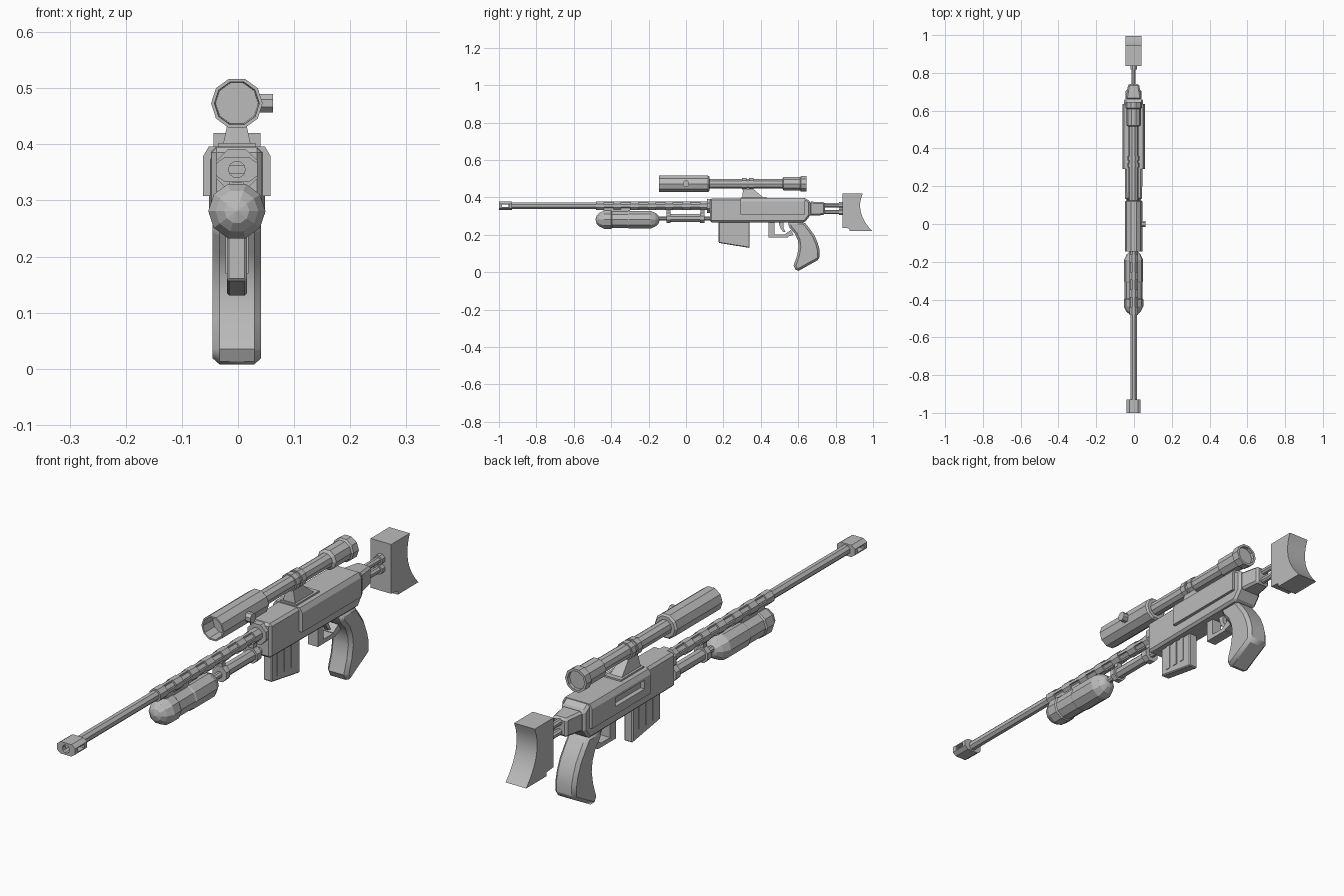
import bpy, bmesh, math

cube = bpy.data.objects.get("Cube")
if cube:
    bpy.data.objects.remove(cube)

CX = -0.002  # centre plane of the rifle
BORE = 0.355
SCOPE = 0.473
TANK = 0.281

grey = bpy.data.materials.new("gunmetal_grey")
grey.use_nodes = True
COLOUR = (0.5, 0.5, 0.5, 1)
grey.diffuse_color = COLOUR
grey.node_tree.nodes["Principled BSDF"].inputs["Base Color"].default_value = COLOUR


def finish(name, bm, bevel=0, smooth=False):
    bmesh.ops.remove_doubles(bm, verts=bm.verts, dist=0.0001)
    bmesh.ops.recalc_face_normals(bm, faces=bm.faces)
    mesh = bpy.data.meshes.new(name)
    bm.to_mesh(mesh)
    bm.free()
    mesh.materials.append(grey)
    ob = bpy.data.objects.new(name, mesh)
    bpy.context.collection.objects.link(ob)
    if bevel:
        mod = ob.modifiers.new("bevel", "BEVEL")
        mod.width = bevel
        mod.segments = 1
        mod.limit_method = "ANGLE"
        mod.angle_limit = math.radians(50)
    if smooth:
        bpy.ops.object.select_all(action="DESELECT")
        ob.select_set(True)
        bpy.context.view_layer.objects.active = ob
        bpy.ops.object.shade_smooth_by_angle(angle=math.radians(35))
    return ob


def prism(name, pts, a, b, axis="x", **kw):
    """Extrude a (y, z) outline along x, or an (x, z) outline along y."""
    bm = bmesh.new()
    ends = []
    for t in (a, b):
        ends.append([bm.verts.new((CX + t, p, q) if axis == "x" else (CX + p, t, q))
                     for p, q in pts])
        bm.faces.new(ends[-1])
    for i in range(len(pts)):
        j = (i + 1) % len(pts)
        bm.faces.new((ends[0][i], ends[0][j], ends[1][j], ends[1][i]))
    return finish(name, bm, **kw)


def box(name, x, y, z, **kw):
    return prism(name, [(y[0], z[0]), (y[1], z[0]), (y[1], z[1]), (y[0], z[1])], x[0], x[1], **kw)


def lathe(name, profile, z, sides=10, phase=0, cross=None, **kw):
    """Spin (radius, position) points about a y axis, or about an x axis at y = cross."""
    bm = bmesh.new()
    rings = []
    for r, t in profile:
        ring = []
        for i in range(sides):
            a = phase + math.tau * i / sides
            u, w = r * math.cos(a), z + r * math.sin(a)
            ring.append(bm.verts.new((CX + u, t, w) if cross is None else (CX + t, cross + u, w)))
        rings.append(ring)
    for p, q in zip(rings, rings[1:]):
        for i in range(sides):
            j = (i + 1) % sides
            bm.faces.new((p[i], p[j], q[j], q[i]))
    for (r, t), ring in ((profile[0], rings[0]), (profile[-1], rings[-1])):
        if r > 0:
            bm.faces.new(ring)
    return finish(name, bm, **kw)


def cut(target, cutter):
    mod = target.modifiers.new("cut", "BOOLEAN")
    mod.object = cutter
    mod.solver = "EXACT"
    cutter.hide_render = True
    cutter.hide_viewport = True
    cutter.display_type = "WIRE"


OCT = math.pi / 8

# Barrel and muzzle brake
lathe("barrel", [(0.018, -0.95), (0.018, 0.13)], BORE, 8, OCT)
muzzle = prism("muzzle_brake", [(-0.037, BORE - 0.011), (-0.022, BORE - 0.022), (0.022, BORE - 0.022),
               (0.037, BORE - 0.011), (0.037, BORE + 0.011), (0.022, BORE + 0.022),
               (-0.022, BORE + 0.022), (-0.037, BORE + 0.011)], -1, -0.93, "y")
cut(muzzle, lathe("bore_cutter", [(0.015, -1.02), (0.015, -0.955)], BORE, 10))
cut(muzzle, box("brake_slot_cutter", (-0.1, 0.1), (-0.983, -0.945), (BORE - 0.007, BORE + 0.007)))

# Ventilated barrel shroud: rings joined by four bars
for i in range(7):
    y = -0.46 + i * 0.0925
    lathe("shroud_ring", [(0.0245, y - 0.021), (0.0245, y + 0.021)], BORE, 8, OCT)
for x, z in ((-1, 0), (1, 0), (0, 1), (0, -1)):
    cx, cz = x * 0.017, BORE + z * 0.017
    box("shroud_bar", (cx - 0.0055, cx + 0.0055), (-0.48, 0.12), (cz - 0.0055, cz + 0.0055))
lathe("shroud_collar", [(0.04, 0.112), (0.04, 0.14)], BORE, 8, OCT)

# Underslung tank with domed ends
lathe("tank", [(0, -0.484), (0.022, -0.478), (0.038, -0.464), (0.051, -0.438), (0.051, -0.40),
               (0.047, -0.395), (0.047, -0.31), (0.05, -0.305), (0.05, -0.19), (0.038, -0.163),
               (0.022, -0.147), (0, -0.14)], TANK)
box("tank_bracket", (-0.013, 0.013), (-0.44, -0.3), (0.31, 0.345))

# Rod and sleeve between tank and receiver
lathe("tank_rod", [(0.012, -0.16), (0.012, 0.14)], 0.288, 8, OCT)
lathe("rod_sleeve", [(0.03, -0.105), (0.03, -0.083), (0.022, -0.083), (0.022, 0.075),
                     (0.03, 0.075), (0.03, 0.1)], 0.29, 8, OCT)
for y in (-0.094, 0.088):
    box("sleeve_bracket", (-0.01, 0.01), (y - 0.01, y + 0.01), (0.3, 0.345))

# Receiver, narrowed towards the front
body = prism("receiver", [(0.128, 0.267), (0.635, 0.267), (0.665, 0.305), (0.665, 0.378),
                          (0.64, 0.394), (0.128, 0.394)], -0.05, 0.05, bevel=0.009)
for v in body.data.vertices:
    if v.co.y < 0.2:
        v.co.x = CX + (v.co.x - CX) * 0.9

# Side plates wrapped over the receiver, with an ejection port on one side
cover = prism("receiver_cover", [(-0.06, 0.308), (-0.06, 0.379), (-0.05, 0.396), (0.05, 0.396),
                                 (0.06, 0.379), (0.06, 0.308)], 0.292, 0.636, "y")
port = box("ejection_port_cutter", (-0.1, -0.043), (0.33, 0.5), (0.338, 0.37))
cut(cover, port)
cut(body, port)

# Tapered rear neck
neck = box("rear_neck", (-0.042, 0.042), (0.66, 0.742), (0.302, 0.378), bevel=0.008)
for v in neck.data.vertices:
    if v.co.y > 0.7:
        v.co.x = CX + (v.co.x - CX) * 0.68
        v.co.z = 0.34 + (v.co.z - 0.34) * 0.9

# Stock rods and butt plate
for z in (0.358, 0.322):
    lathe("stock_rod", [(0.012, 0.73), (0.012, 0.85)], z, 8, OCT)
    lathe("stock_rod_collar", [(0.018, 0.818), (0.018, 0.84)], z, 8, OCT)
curve = []
for i in range(9):
    t = i / 8
    curve.append((0.945 - 0.09 * t + 0.14 * t * t, 0.42 - 0.2 * t))
prism("butt_stock", [(0.875, 0.22), (0.875, 0.234), (0.836, 0.238), (0.836, 0.42)] + curve,
      -0.042, 0.042, smooth=True)

# Pistol grip
prism("pistol_grip", [(0.54, 0.27), (0.556, 0.235), (0.583, 0.205), (0.598, 0.17), (0.602, 0.135),
                      (0.594, 0.09), (0.575, 0.035), (0.592, 0.002), (0.714, 0.07), (0.714, 0.12),
                      (0.705, 0.155), (0.688, 0.195), (0.662, 0.232), (0.632, 0.27)],
      -0.043, 0.043, bevel=0.012, smooth=True)

# Trigger guard and trigger
box("guard_front", (-0.02, 0.02), (0.44, 0.474), (0.19, 0.27))
box("guard_bottom", (-0.02, 0.02), (0.44, 0.545), (0.187, 0.203))
prism("guard_rear", [(0.535, 0.187), (0.575, 0.2), (0.56, 0.225), (0.53, 0.205)], -0.02, 0.02)
prism("trigger", [(0.495, 0.27), (0.52, 0.27), (0.52, 0.24), (0.532, 0.215), (0.52, 0.215),
                  (0.503, 0.24)], -0.008, 0.008)

# Magazine with vertical ribs
prism("magazine", [(0.175, 0.27), (0.34, 0.27), (0.34, 0.13), (0.175, 0.157)], -0.018, 0.018,
      bevel=0.004)
for y in (0.205, 0.245, 0.285):
    box("magazine_rib", (-0.0205, 0.0205), (y, y + 0.02), (0.17, 0.268))

# Telescopic sight with recessed lenses
lathe("sight_tube", [(0.038, -0.09), (0.04, -0.145), (0.046, -0.145), (0.046, 0.118), (0.04, 0.125),
                     (0.027, 0.125), (0.027, 0.515), (0.038, 0.522), (0.038, 0.61), (0.044, 0.615),
                     (0.044, 0.645), (0.035, 0.645), (0.035, 0.632)], SCOPE)
for y in (0.312, 0.348):
    lathe("sight_ring", [(0.032, y - 0.012), (0.032, y + 0.012)], SCOPE)
lathe("sight_knob", [(0.018, 0.03), (0.018, 0.064)], SCOPE, 8, OCT, cross=0)

# Sight mount: sloped pedestal on a base plate
pedestal = prism("sight_mount", [(0.3, 0.39), (0.425, 0.39), (0.36, 0.445), (0.305, 0.445)],
                 -0.027, 0.027)
for v in pedestal.data.vertices:
    if v.co.z > 0.42:
        v.co.x = CX + (v.co.x - CX) * 0.55
box("sight_mount_base", (-0.033, 0.033), (0.296, 0.43), (0.39, 0.402))
